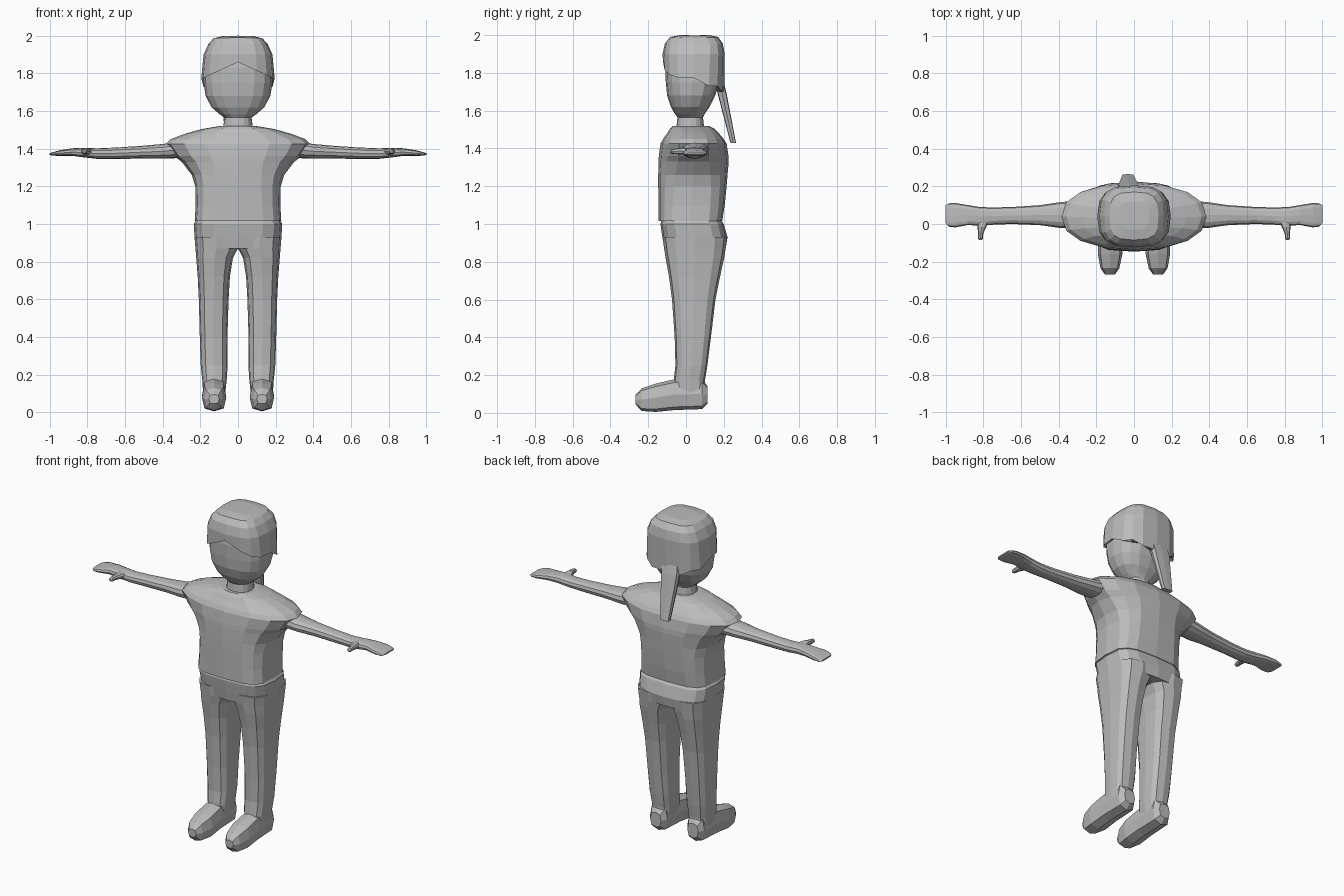
import bpy, bmesh, math

grey = bpy.data.materials.new("plain grey")
grey.diffuse_color = (0.5, 0.5, 0.5, 1)


def loft(name, axis, rings, sides=16, mirror=False, reshape=None, cap_end=True):
    """Skin rounded-box sections (position, a0, a1, b0, b1, squareness) along an axis."""
    bm = bmesh.new()
    loops = []
    for i, (t, a0, a1, b0, b1, n) in enumerate(rings):
        loop = []
        for k in range(sides):
            ang = 2 * math.pi * k / sides
            c, s = math.cos(ang), math.sin(ang)
            a = (a0 + a1) / 2 + (a1 - a0) / 2 * math.copysign(abs(c) ** (2 / n), c)
            b = (b0 + b1) / 2 + (b1 - b0) / 2 * math.copysign(abs(s) ** (2 / n), s)
            p = {"x": (t, a, b), "y": (a, t, b), "z": (a, b, t)}[axis]
            loop.append(bm.verts.new(reshape(i, *p) if reshape else p))
        loops.append(loop)
    for lo, hi in zip(loops, loops[1:]):
        for k in range(sides):
            j = (k + 1) % sides
            bm.faces.new((lo[k], lo[j], hi[j], hi[k]))
    bm.faces.new(loops[0])
    if cap_end:
        bm.faces.new(loops[-1])
    bmesh.ops.recalc_face_normals(bm, faces=bm.faces)
    mesh = bpy.data.meshes.new(name)
    bm.to_mesh(mesh)
    bm.free()
    mesh.materials.append(grey)
    ob = bpy.data.objects.new(name, mesh)
    bpy.context.collection.objects.link(ob)
    if mirror:
        ob.modifiers.new("mirror", "MIRROR")
    return ob


def sym(z, x, y0, y1, n):
    """Section symmetric about x = 0."""
    return (z, -x, x, y0, y1, n)


# head and neck
loft("head", "z", [
    sym(1.49, .11, -.08, .13, 2.2), sym(1.52, .078, -.05, .095, 2.2),
    sym(1.565, .072, -.045, .09, 2.2), sym(1.585, .10, -.06, .10, 2.3),
    sym(1.62, .14, -.08, .125, 2.4), sym(1.68, .172, -.10, .155, 2.5),
    sym(1.75, .183, -.107, .175, 2.6), sym(1.83, .182, -.11, .185, 2.7),
    sym(1.90, .165, -.10, .17, 2.7), sym(1.95, .12, -.06, .13, 2.5)])


# hair cap with a peaked fringe and a lower back edge
def hairline(i, x, y, z):
    if i > 3:
        if y > .11:
            z = 1.73 if y < .17 else 1.70
        elif y < 0:
            z = 1.86 - .085 * min(1, abs(x) / .185)
        else:
            z = 1.775
    elif i < 2:
        z -= .22 * x * x
    return x, y, z


loft("hair_cap", "z", [
    sym(2.0, .08, -.03, .12, 3.2), sym(1.99, .13, -.085, .17, 3.2),
    sym(1.955, .158, -.112, .195, 3.2), sym(1.90, .183, -.124, .205, 3),
    sym(1.78, .195, -.122, .202, 2.8), sym(1.78, .178, -.10, .17, 2.7)],
    reshape=hairline, cap_end=False)

# ponytail, a tapering slab hanging behind the head
loft("ponytail", "z", [
    (1.75, -.085, .035, .14, .20, 5), (1.70, -.09, .03, .165, .213, 5),
    (1.43, -.065, 0, .235, .265, 5)], sides=8,
    reshape=lambda i, x, y, z: (x, y, z - (.06 * (y - .235) if i == 2 else 0)))

# shirt flaring into short sleeves
loft("shirt", "z", [
    sym(1.015, .23, -.145, .192, 3.6), sym(1.10, .225, -.146, .205, 3.4),
    sym(1.20, .227, -.147, .215, 3.2), sym(1.26, .245, -.147, .22, 2.8),
    sym(1.33, .298, -.146, .226, 2.4), sym(1.36, .338, -.144, .225, 2.3),
    sym(1.425, .385, -.135, .215, 2.3), sym(1.45, .36, -.122, .20, 2.3),
    sym(1.48, .28, -.10, .175, 2.3), sym(1.505, .19, -.085, .15, 2.3),
    sym(1.52, .10, -.07, .12, 2.3)])

# trousers: hips, then both legs
loft("hips", "z", [
    sym(1.02, .222, -.13, .185, 3.4), sym(1.0, .235, -.135, .20, 3.4),
    sym(.93, .231, -.125, .22, 3.2), sym(.87, .225, -.115, .21, 3)])
loft("leg", "z", [
    (.93, .0, .231, -.124, .218, 3), (.87, .0, .226, -.116, .21, 3),
    (.82, .027, .222, -.108, .202, 3), (.72, .043, .214, -.09, .18, 3),
    (.60, .05, .208, -.074, .156, 3), (.40, .056, .203, -.06, .132, 3),
    (.25, .055, .198, -.056, .113, 3), (.17, .06, .19, -.065, .10, 3),
    (.10, .068, .185, -.06, .10, 3)], sides=12, mirror=True)

# feet
loft("foot", "y", [
    (.115, .09, .165, .05, .14, 3), (.085, .068, .186, .02, .18, 3),
    (-.06, .065, .19, .015, .178, 3), (-.16, .062, .192, .005, .155, 3),
    (-.235, .078, .178, .01, .13, 3), (-.267, .1, .155, .045, .095, 3)],
    sides=8, mirror=True)

# arms with flat mitten hands
loft("arm", "x", [
    (.30, -.02, .125, 1.35, 1.44, 2.3), (.40, -.02, .115, 1.348, 1.425, 2.3),
    (.50, -.006, .10, 1.348, 1.416, 2.3), (.65, .0, .09, 1.345, 1.406, 2.3),
    (.75, -.004, .088, 1.346, 1.402, 2.4), (.82, -.01, .09, 1.354, 1.405, 2.6),
    (.88, -.005, .10, 1.362, 1.402, 2.8), (.95, -.018, .112, 1.362, 1.391, 3),
    (.985, -.014, .11, 1.363, 1.381, 3), (1.0, .005, .10, 1.367, 1.376, 3)],
    sides=12, mirror=True)

# thumbs
loft("thumb", "y", [
    (.03, .76, .84, 1.362, 1.40, 2.2), (-.015, .785, .832, 1.367, 1.405, 2.2),
    (-.05, .80, .828, 1.37, 1.40, 2.2), (-.078, .803, .83, 1.372, 1.395, 2.2),
    (-.085, .81, .823, 1.377, 1.388, 2.2)], sides=8, mirror=True)
